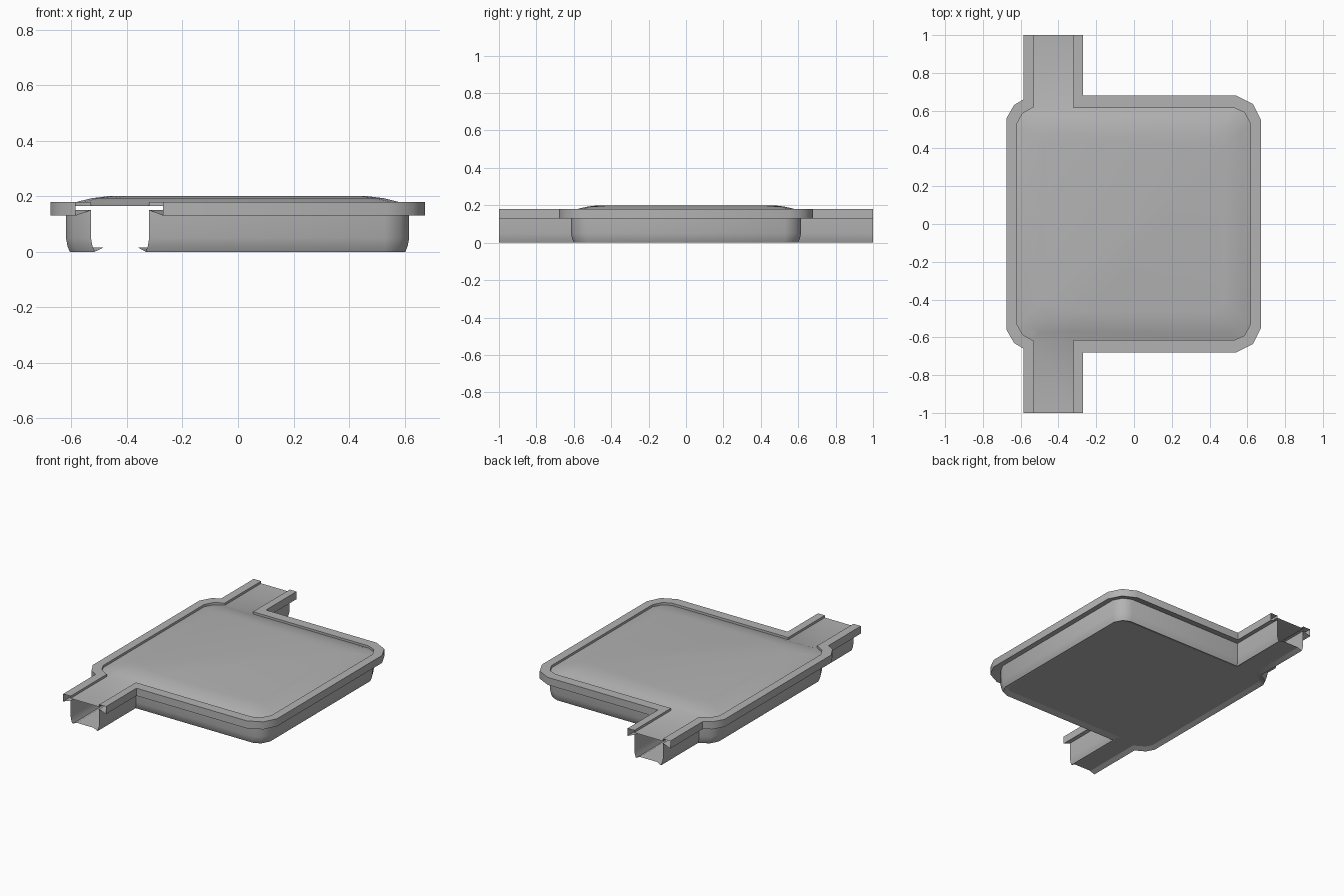
import bpy
import bmesh
import math

if "Cube" in bpy.data.objects:
    bpy.data.objects.remove(bpy.data.objects["Cube"], do_unlink=True)

grey = bpy.data.materials.new("plain_grey")
grey.use_nodes = True
colour = (0.45, 0.45, 0.45, 1)
grey.diffuse_color = colour
grey.node_tree.nodes["Principled BSDF"].inputs["Base Color"].default_value = colour


def both_halves(front):
    """Complete a front-to-back path by mirroring its front half in y."""
    return front + [(x, -y) for x, y in reversed(front)]


# Plan outlines: wall line and rim line, for each side of the duct
left_wall = both_halves([(-.53, -1), (-.53, -.62), (-.59, -.585), (-.62, -.53)])
left_rim = both_halves([(-.585, -1), (-.585, -.66), (-.635, -.63), (-.675, -.56)])
right_wall = both_halves([(-.32, -1), (-.32, -.615), (.53, -.615), (.585, -.59), (.617, -.53)])
right_rim = both_halves([(-.27, -1), (-.27, -.68), (.54, -.68), (.63, -.635), (.673, -.55)])

# Section: offset (0 = wall, 1 = rim edge, negative = inward) and height
SECTION = [(0, .165), (0, .18), (1, .18), (1, .13), (0, .15),
           (0, .05), (-.1, .02), (-.25, 0), (-.8, .015)]
ROOF_Z = SECTION[0][1]


def offset(wall, rim, t):
    return [(a + (c - a) * t, b + (d - b) * t) for (a, b), (c, d) in zip(wall, rim)]


def finish(bm, name):
    mesh = bpy.data.meshes.new(name)
    bm.to_mesh(mesh)
    bm.free()
    mesh.materials.append(grey)
    obj = bpy.data.objects.new(name, mesh)
    bpy.context.collection.objects.link(obj)
    bpy.ops.object.select_all(action='DESELECT')
    obj.select_set(True)
    bpy.context.view_layer.objects.active = obj
    bpy.ops.object.shade_smooth_by_angle(angle=math.radians(42))
    return obj


def ring_verts(bm, points, z):
    return [bm.verts.new((x, y, z)) for x, y in points]


def face_towards(bm, up):
    bm.normal_update()
    for f in bm.faces:
        if f.normal.z * up < 0:
            f.normal_flip()


# Side wall with hollow rim, swept along one side
def side_wall(name, wall, rim, reverse):
    bm = bmesh.new()
    rows = [ring_verts(bm, offset(wall, rim, t), z) for t, z in SECTION]
    for a, b in zip(rows, rows[1:]):
        for i in range(len(a) - 1):
            quad = [a[i], a[i + 1], b[i + 1], b[i]]
            bm.faces.new(quad[::-1] if reverse else quad)
    finish(bm, name)


side_wall("left_hand_wall_and_rim", left_wall, left_rim, False)
side_wall("right_hand_wall_and_rim", right_wall, right_rim, True)

# Floor, spanning the tray and both channels
t, z = SECTION[-1]
bm = bmesh.new()
outline = offset(left_wall, left_rim, t) + offset(right_wall, right_rim, t)[::-1]
bm.faces.new(ring_verts(bm, outline, z))
bmesh.ops.triangulate(bm, faces=bm.faces[:])
face_towards(bm, -1)
finish(bm, "floor")

# Domed roof with flat channel covers at each end
bm = bmesh.new()
body = left_wall[1:-1] + right_wall[-2:0:-1]
rings = [ring_verts(bm, [(x * s, y * s) for x, y in body], z)
         for s, z in [(1, ROOF_Z), (.93, .181), (.85, .193), (.76, .2)]]
for a, b in zip(rings, rings[1:]):
    for i in range(len(a)):
        j = (i + 1) % len(a)
        bm.faces.new([a[i], a[j], b[j], b[i]])
bm.faces.new(rings[-1])
edge = rings[0]
back_left = len(left_wall) - 3
for y, mouth in [(-1, (edge[0], edge[-1])), (1, (edge[back_left], edge[back_left + 1]))]:
    ends = [bm.verts.new((v.co.x, y, ROOF_Z)) for v in mouth]
    bm.faces.new([mouth[0], mouth[1], ends[1], ends[0]])
face_towards(bm, 1)
finish(bm, "roof")
